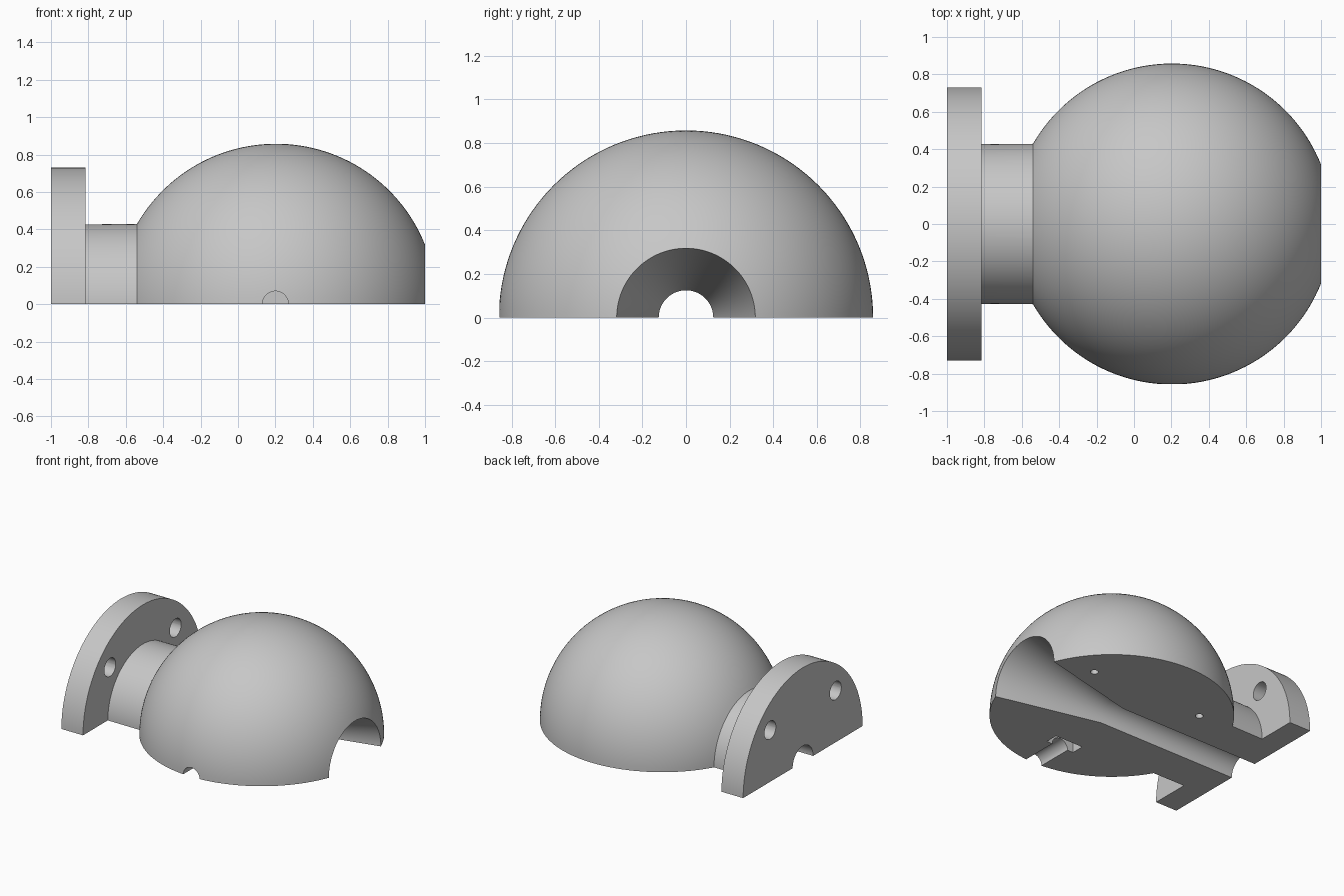
import bpy, bmesh, math
from mathutils import Matrix, Vector

if "Cube" in bpy.data.objects:
    bpy.data.objects.remove(bpy.data.objects["Cube"])

grey = bpy.data.materials.new("plain_grey")
grey.use_nodes = True
grey.diffuse_color = (0.57, 0.57, 0.57, 1)
grey.node_tree.nodes["Principled BSDF"].inputs["Base Color"].default_value = (0.57, 0.57, 0.57, 1)


def make_object(name, bm):
    bmesh.ops.recalc_face_normals(bm, faces=bm.faces)
    mesh = bpy.data.meshes.new(name)
    bm.to_mesh(mesh)
    bm.free()
    mesh.materials.append(grey)
    obj = bpy.data.objects.new(name, mesh)
    bpy.context.collection.objects.link(obj)
    return obj


def cut(body, cutter):
    """Subtract a cutter from the body, then discard the cutter."""
    cutter.hide_render = True
    mod = body.modifiers.new("cut", "BOOLEAN")
    mod.operation = "DIFFERENCE"
    mod.solver = "EXACT"
    mod.object = cutter
    bpy.context.view_layer.objects.active = body
    bpy.ops.object.modifier_apply(modifier=mod.name)
    bpy.data.objects.remove(cutter)


def drill(body, start, end, radius, sides=32):
    # Turned half a side so that no corner lies in the flat face
    start, end = Vector(start), Vector(end)
    axis = end - start
    turn = axis.to_track_quat("Z", "Y").to_matrix().to_4x4()
    bm = bmesh.new()
    bmesh.ops.create_cone(bm, cap_ends=True, segments=sides, radius1=radius,
                          radius2=radius, depth=axis.length,
                          matrix=Matrix.Translation((start + end) / 2) @ turn
                          @ Matrix.Rotation(math.pi / sides, 4, "Z"))
    cut(body, make_object("drill_cutter", bm))


# Half section of flange, neck, ball and flared bore, as (x, radius)
BALL_X, BALL_R, BORE_R = 0.203, 0.858, 0.125
NECK_END, MOUTH = -0.54, 1.0
profile = [(-1, BORE_R), (-1, 0.73), (-0.815, 0.73), (-0.815, 0.427)]
a0 = math.acos((NECK_END - BALL_X) / BALL_R)
a1 = math.acos((MOUTH - BALL_X) / BALL_R)
ARC = 56
for i in range(ARC + 1):
    a = a0 + (a1 - a0) * i / ARC
    profile.append((BALL_X + BALL_R * math.cos(a), BALL_R * math.sin(a)))
profile.append((0.2, BORE_R))

# Sweep the section half a turn around the x axis
STEPS = 72
bm = bmesh.new()
rings = []
for s in range(STEPS + 1):
    t = math.pi * s / STEPS
    c, h = math.cos(t), math.sin(t) if s < STEPS else 0.0
    rings.append([bm.verts.new((x, r * c, r * h)) for x, r in profile])
for lower, upper in zip(rings, rings[1:]):
    for i in range(len(profile)):
        j = (i + 1) % len(profile)
        bm.faces.new((lower[i], lower[j], upper[j], upper[i]))
bm.faces.new(rings[0])
bm.faces.new(rings[-1])
body = make_object("valve_body_half", bm)

# Nut slot in the flat face
bm = bmesh.new()
bmesh.ops.create_cube(bm, size=1, matrix=Matrix.Translation((0.2, -0.52, 0))
                      @ Matrix.Diagonal((0.24, 0.1, 0.24, 1)))
cut(body, make_object("slot_cutter", bm))

# Side screw port running into the slot
drill(body, (0.2, -1, 0), (0.2, -0.51, 0), 0.07)

# Flange bolt holes
for side in (-1, 1):
    drill(body, (-1.1, 0.4 * side, 0.4), (-0.7, 0.4 * side, 0.4), 0.07)

# Blind pin holes in the flat face
for x in (-0.27, 0.69):
    drill(body, (x, 0.39, -0.1), (x, 0.39, 0.1), 0.028)

# Smooth curved surfaces, keep machined edges sharp
bpy.ops.object.select_all(action="DESELECT")
body.select_set(True)
bpy.context.view_layer.objects.active = body
bpy.ops.object.shade_smooth_by_angle(angle=math.radians(25))
